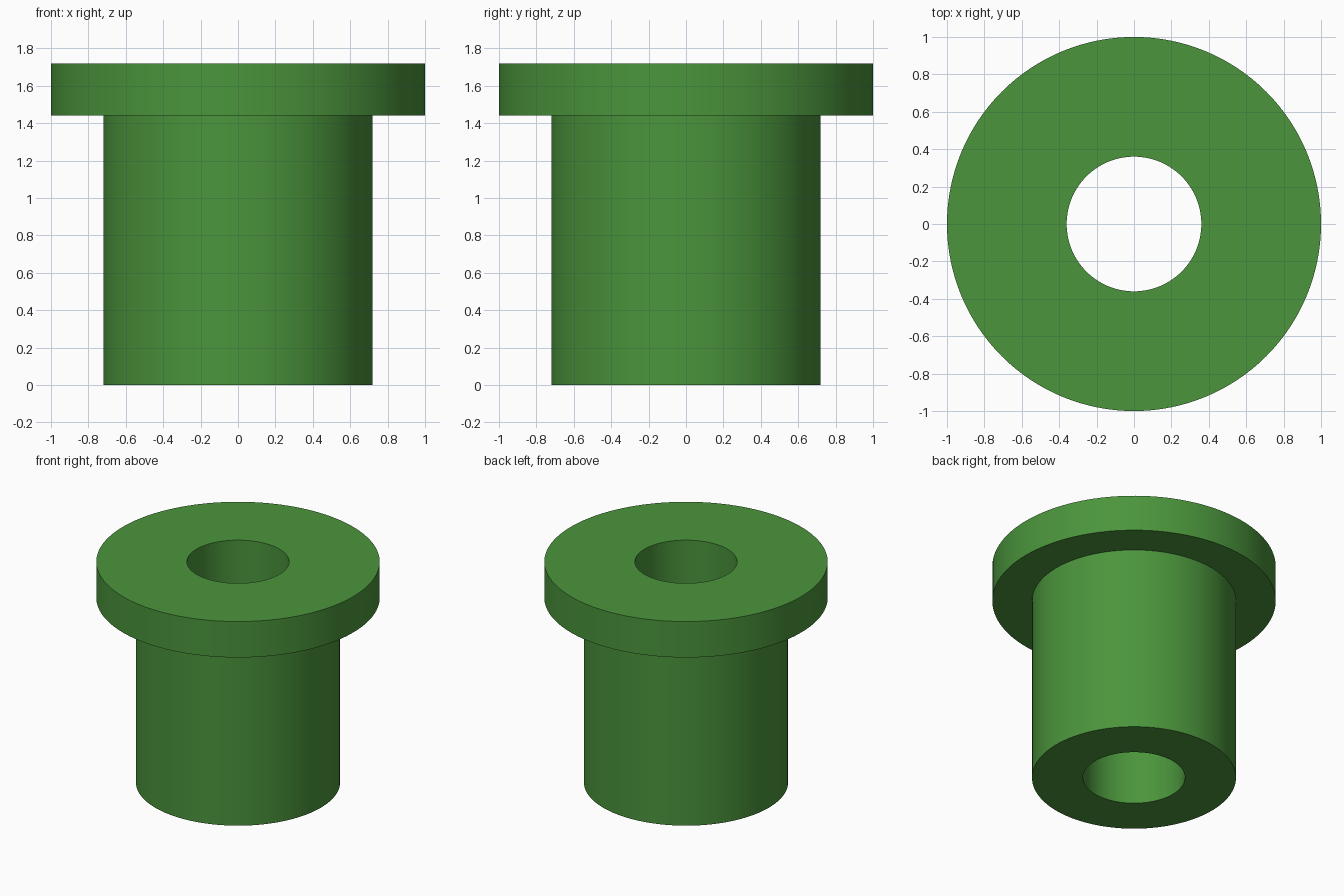
import bpy, bmesh, math

if "Cube" in bpy.data.objects:
    bpy.data.objects.remove(bpy.data.objects["Cube"])

SEGMENTS = 128

# Closed cross-section (radius, z): bore, foot, sleeve, flange
profile = [(0.36, 0.0), (0.72, 0.0), (0.72, 1.44),
           (1.0, 1.44), (1.0, 1.72), (0.36, 1.72)]

# Revolve the section around z
bm = bmesh.new()
rings = []
for i in range(SEGMENTS):
    a = 2 * math.pi * i / SEGMENTS
    rings.append([bm.verts.new((r * math.cos(a), r * math.sin(a), z)) for r, z in profile])
n = len(profile)
for i in range(SEGMENTS):
    cur, nxt = rings[i], rings[(i + 1) % SEGMENTS]
    for j in range(n):
        k = (j + 1) % n
        bm.faces.new((cur[j], nxt[j], nxt[k], cur[k]))
bmesh.ops.recalc_face_normals(bm, faces=bm.faces)

mesh = bpy.data.meshes.new("flanged_bushing")
bm.to_mesh(mesh)
bm.free()
bushing = bpy.data.objects.new("flanged_bushing", mesh)
bpy.context.collection.objects.link(bushing)

# Green finish
green = bpy.data.materials.new("green")
green.diffuse_color = (0.07, 0.30, 0.045, 1.0)
green.use_nodes = True
green.node_tree.nodes["Principled BSDF"].inputs["Base Color"].default_value = green.diffuse_color
mesh.materials.append(green)

# Smooth round walls, crisp rims
bpy.context.view_layer.objects.active = bushing
bushing.select_set(True)
bpy.ops.object.shade_smooth_by_angle(angle=math.radians(30))
